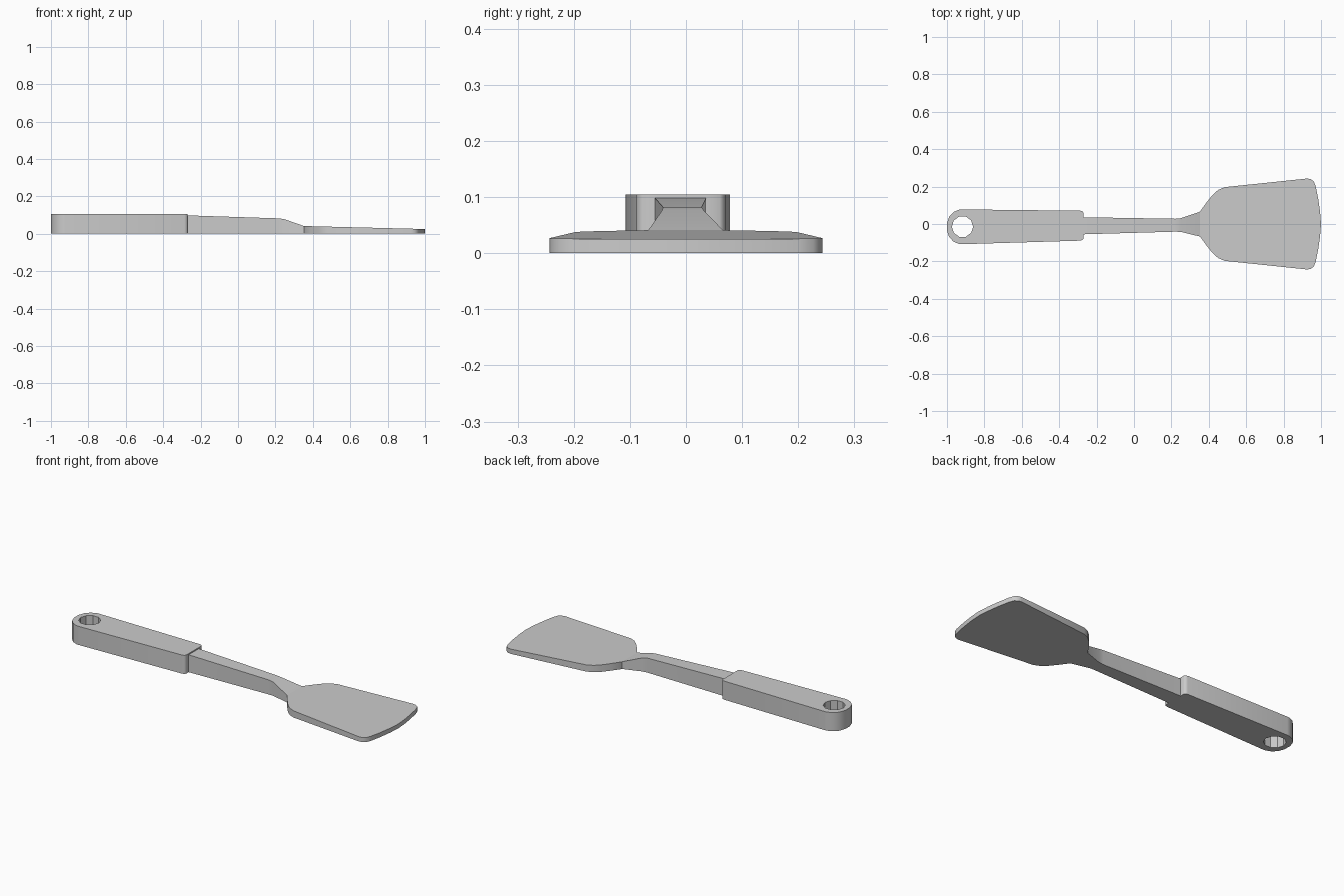
import bpy, bmesh, math

if "Cube" in bpy.data.objects:
    bpy.data.objects.remove(bpy.data.objects["Cube"])


def finish(name, bm):
    bmesh.ops.recalc_face_normals(bm, faces=bm.faces)
    mesh = bpy.data.meshes.new(name)
    bm.to_mesh(mesh)
    bm.free()
    ob = bpy.data.objects.new(name, mesh)
    bpy.context.collection.objects.link(ob)
    return ob


def prism(name, outline, top, bottom=0.0):
    """Extrude a plan outline; top(x) gives the height of the upper face."""
    bm = bmesh.new()
    lo = [bm.verts.new((x, y, bottom)) for x, y in outline]
    hi = [bm.verts.new((x, y, top(x))) for x, y in outline]
    n = len(outline)
    bm.faces.new(lo[::-1])
    bm.faces.new(hi)
    for i in range(n):
        j = (i + 1) % n
        bm.faces.new((lo[i], lo[j], hi[j], hi[i]))
    return finish(name, bm)


def loft(name, stations):
    """Join rectangular sections (x, y_min, y_max, z_top) standing on z = 0."""
    bm = bmesh.new()
    rings = [[bm.verts.new(p) for p in ((x, a, 0), (x, b, 0), (x, b, z), (x, a, z))]
             for x, a, b, z in stations]
    for r, s in zip(rings, rings[1:]):
        for i in range(4):
            j = (i + 1) % 4
            bm.faces.new((r[i], r[j], s[j], s[i]))
    bm.faces.new(rings[0])
    bm.faces.new(rings[-1])
    return finish(name, bm)


def smooth(ob):
    bpy.ops.object.select_all(action='DESELECT')
    ob.select_set(True)
    bpy.context.view_layer.objects.active = ob
    bpy.ops.object.shade_smooth_by_angle(angle=math.radians(38))


# Handle grip with rounded end
handle = prism("handle", [
    (-0.27, -0.052), (-0.27, -0.078), (-0.275, -0.085), (-0.287, -0.089),
    (-0.92, -0.108), (-0.935, -0.107), (-0.965, -0.094), (-0.988, -0.07), (-1.0, -0.035),
    (-1.0, 0.005), (-0.988, 0.04), (-0.965, 0.064), (-0.935, 0.077), (-0.92, 0.078),
    (-0.287, 0.071), (-0.275, 0.067), (-0.27, 0.06), (-0.27, 0.035)],
    lambda x: 0.105)

# Hanging hole
hole = prism("hole_cutter", [
    (-0.917 + 0.057 * math.cos(math.tau * i / 10), -0.014 + 0.057 * math.sin(math.tau * i / 10))
    for i in range(10)], lambda x: 0.2, -0.1)
hole.hide_render = True
hole.hide_set(True)
cut = handle.modifiers.new("hanging_hole", 'BOOLEAN')
cut.operation = 'DIFFERENCE'
cut.object = hole
cut.solver = 'EXACT'

# Tapering neck, dropping and flaring into the blade
neck = loft("neck", [
    (-0.27, -0.055, 0.036, 0.098), (0.22, -0.041, 0.028, 0.082), (0.25, -0.042, 0.031, 0.077),
    (0.353, -0.067, 0.066, 0.041)])

# Blade: mirrored half outline, thinning towards the tip
half = [(0.353, 0.067), (0.39, 0.118), (0.42, 0.155), (0.45, 0.182), (0.485, 0.197),
        (0.925, 0.243), (0.945, 0.24), (0.962, 0.227), (0.972, 0.2),
        (0.985, 0.135), (0.995, 0.065)]
blade = prism("blade", half + [(1.0, 0.0)] + [(x, -y) for x, y in reversed(half)],
              lambda x: 0.041 - 0.016 * (x - 0.353) / 0.647)

for part in (handle, neck, blade):
    smooth(part)
